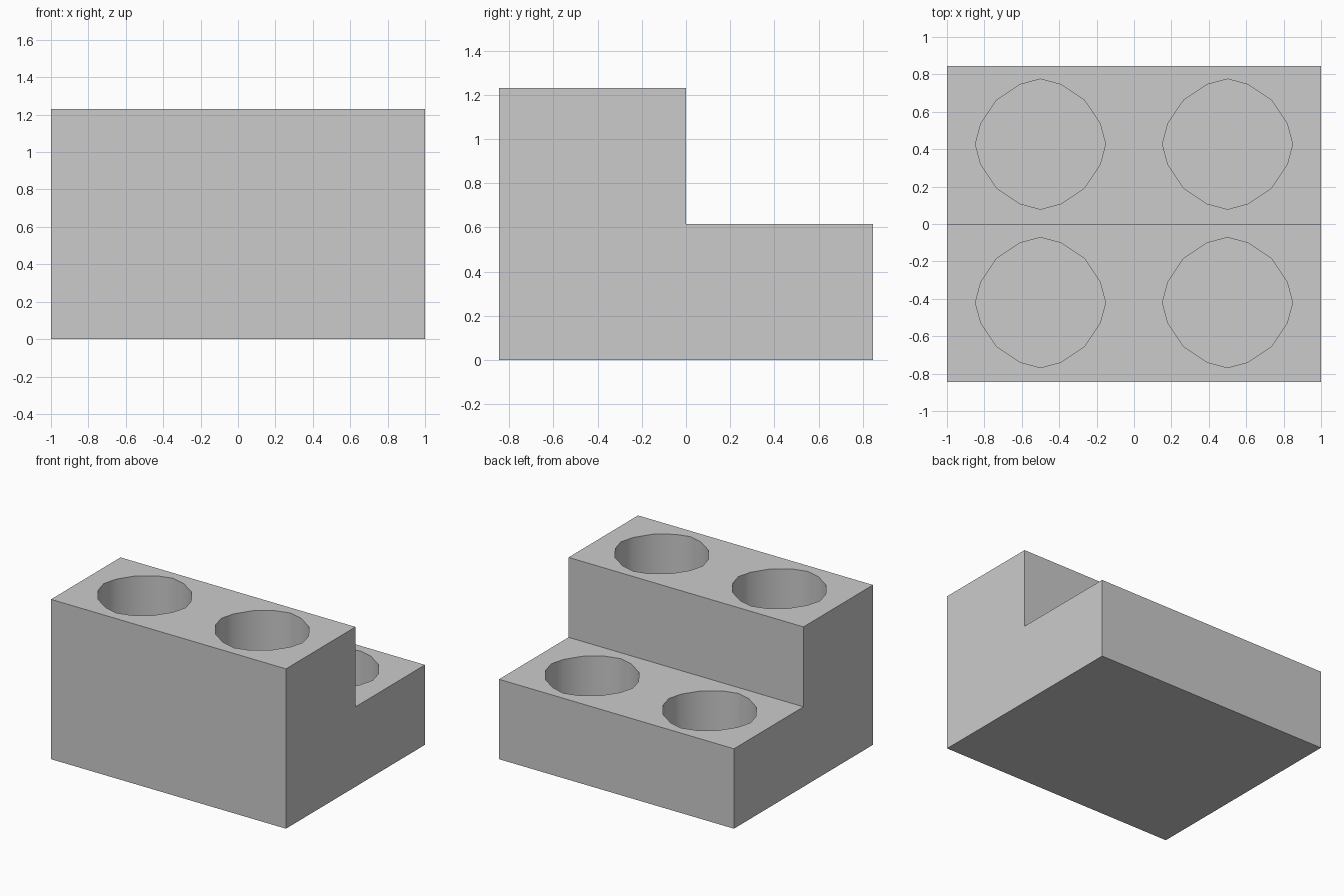
import bpy, bmesh, math
from mathutils import Vector

if "Cube" in bpy.data.objects:
    bpy.data.objects.remove(bpy.data.objects["Cube"])

HALF_X, HALF_Y = 1.0, 0.845
LOW, HIGH = 0.615, 1.23
DEPTH = 0.5

grey = bpy.data.materials.new("light grey")
grey.diffuse_color = (0.6, 0.6, 0.6, 1)
grey.use_nodes = True
grey.node_tree.nodes["Principled BSDF"].inputs["Base Color"].default_value = grey.diffuse_color


def make_object(name, bm):
    bmesh.ops.recalc_face_normals(bm, faces=bm.faces)
    mesh = bpy.data.meshes.new(name)
    bm.to_mesh(mesh)
    bm.free()
    mesh.materials.append(grey)
    obj = bpy.data.objects.new(name, mesh)
    bpy.context.collection.objects.link(obj)
    return obj


def extrude_outline(bm, points, direction):
    face = bm.faces.new([bm.verts.new(p) for p in points])
    result = bmesh.ops.extrude_face_region(bm, geom=[face], use_keep_orig=True)
    moved = [g for g in result["geom"] if isinstance(g, bmesh.types.BMVert)]
    bmesh.ops.translate(bm, verts=moved, vec=Vector(direction))


# Two-step block, an L-shaped side profile extruded along x
profile = [(-HALF_Y, 0), (HALF_Y, 0), (HALF_Y, LOW),
           (0, LOW), (0, HIGH), (-HALF_Y, HIGH)]
bm = bmesh.new()
extrude_outline(bm, [(-HALF_X, y, z) for y, z in profile], (2 * HALF_X, 0, 0))
block = make_object("stepped_block", bm)

# Round pockets, two in each step
bm = bmesh.new()
for x in (-0.5, 0.5):
    for y, top in ((-0.42, HIGH), (0.427, LOW)):
        ring = []
        for i in range(16):
            r = 0.348 if i % 4 == 0 else (0.332 if i % 4 == 2 else 0.337)
            a = i * math.tau / 16
            if i % 4 in (1, 3):  # points lean slightly towards the axes
                a += math.radians(-3.5 if i % 4 == 1 else 3.5)
            ring.append((x + r * math.cos(a), y + r * math.sin(a), top - DEPTH))
        extrude_outline(bm, ring, (0, 0, DEPTH + 0.1))
cutter = make_object("pocket_cutter", bm)
cutter.hide_render = True

# Cut the pockets
mod = block.modifiers.new("pockets", "BOOLEAN")
mod.operation = "DIFFERENCE"
mod.solver = "EXACT"
mod.object = cutter
bpy.context.view_layer.objects.active = block
block.select_set(True)
bpy.ops.object.modifier_apply(modifier=mod.name)
bpy.data.objects.remove(cutter, do_unlink=True)

# Smooth pocket walls, sharp rims and corners
bpy.ops.object.shade_smooth_by_angle(angle=math.radians(40))
